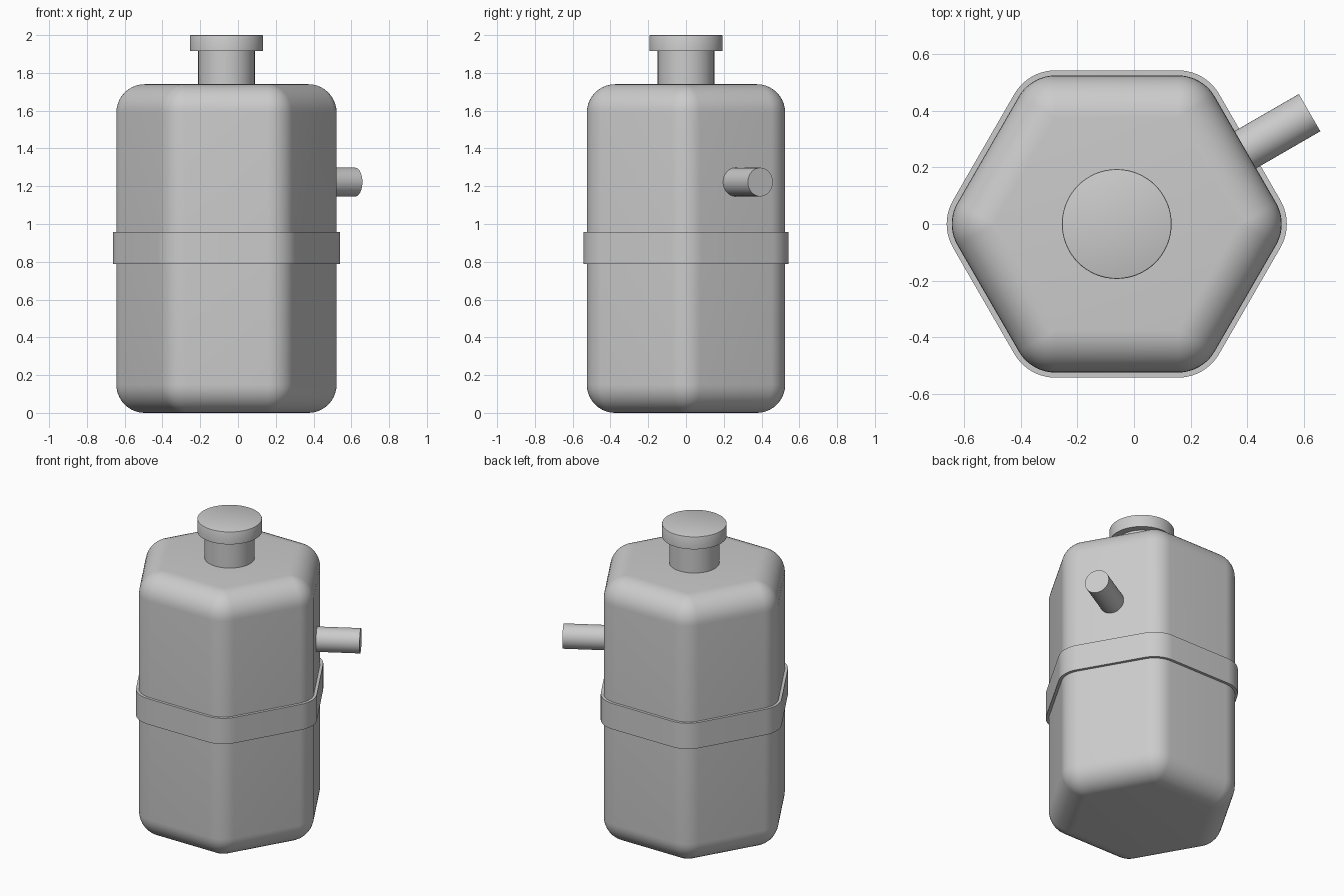
import bpy, bmesh, math
from mathutils import Matrix, Vector

if "Cube" in bpy.data.objects:
    bpy.data.objects.remove(bpy.data.objects["Cube"], do_unlink=True)

CX = -0.061          # axis of the tank
APOTHEM, FILLET, HEIGHT = 0.525, 0.15, 1.74

grey = bpy.data.materials.new("plain grey")
grey.use_nodes = True
colour = (0.6, 0.6, 0.6, 1)
grey.diffuse_color = colour
grey.node_tree.nodes["Principled BSDF"].inputs["Base Color"].default_value = colour


def hexagon(apothem, radius, z, steps=10):
    """Rounded hexagon with corners on the x axis."""
    core = (apothem - radius) / math.cos(math.pi / 6)
    points = []
    for k in range(6):
        mid = k * math.pi / 3
        for i in range(steps + 1):
            a = mid + (i / steps - 0.5) * math.pi / 3
            points.append(Vector((core * math.cos(mid) + radius * math.cos(a),
                                  core * math.sin(mid) + radius * math.sin(a), z)))
    return points


def circle(radius, z, steps=64):
    return [Vector((radius * math.cos(2 * math.pi * i / steps),
                    radius * math.sin(2 * math.pi * i / steps), z)) for i in range(steps)]


def loft(name, rings, closed=False, matrix=Matrix()):
    """Skin a stack of rings, capped at the ends or closed into a loop."""
    bm = bmesh.new()
    loops = [[bm.verts.new(p) for p in ring] for ring in rings]
    pairs = list(zip(loops, loops[1:]))
    if closed:
        pairs.append((loops[-1], loops[0]))
    else:
        bm.faces.new(loops[0])
        bm.faces.new(loops[-1])
    for low, high in pairs:
        n = len(low)
        for i in range(n):
            j = (i + 1) % n
            bm.faces.new((low[i], low[j], high[j], high[i]))
    bmesh.ops.remove_doubles(bm, verts=bm.verts, dist=1e-5)
    bmesh.ops.recalc_face_normals(bm, faces=bm.faces)
    mesh = bpy.data.meshes.new(name)
    bm.to_mesh(mesh)
    bm.free()
    mesh.materials.append(grey)
    obj = bpy.data.objects.new(name, mesh)
    bpy.context.collection.objects.link(obj)
    obj.matrix_world = Matrix.Translation((CX, 0, 0)) @ matrix
    bpy.ops.object.select_all(action='DESELECT')
    obj.select_set(True)
    bpy.context.view_layer.objects.active = obj
    bpy.ops.object.shade_smooth_by_angle(angle=math.radians(30))
    return obj


# Tank: hexagonal prism with every edge rolled to the same radius
arc = [i / 10 * math.pi / 2 for i in range(11)]
top = [hexagon(APOTHEM - FILLET * (1 - math.cos(t)), FILLET * math.cos(t),
               HEIGHT - FILLET * (1 - math.sin(t))) for t in arc]
bottom = [[Vector((p.x, p.y, HEIGHT - p.z)) for p in ring] for ring in reversed(top)]
loft("tank_body", bottom + top)

# Strap around the middle
outer, inner = (0.543, 0.168), (0.522, 0.147)
loft("strap", [hexagon(*outer, 0.787), hexagon(*outer, 0.957),
               hexagon(*inner, 0.957), hexagon(*inner, 0.787)], closed=True)

# Filler neck and cap
loft("filler_neck", [circle(0.15, 1.72), circle(0.15, 1.93)])
loft("filler_cap", [circle(0.194, 1.917), circle(0.194, 1.995),
                    circle(0.1925, 1.9985), circle(0.189, 2.0)])

# Outlet pipe through the back left side
aim = (Matrix.Translation((0, 0, 1.222)) @ Matrix.Rotation(math.pi / 6, 4, 'Z')
       @ Matrix.Rotation(math.pi / 2, 4, 'Y'))
loft("outlet_pipe", [circle(0.076, 0.5), circle(0.076, 0.787)], matrix=aim)
